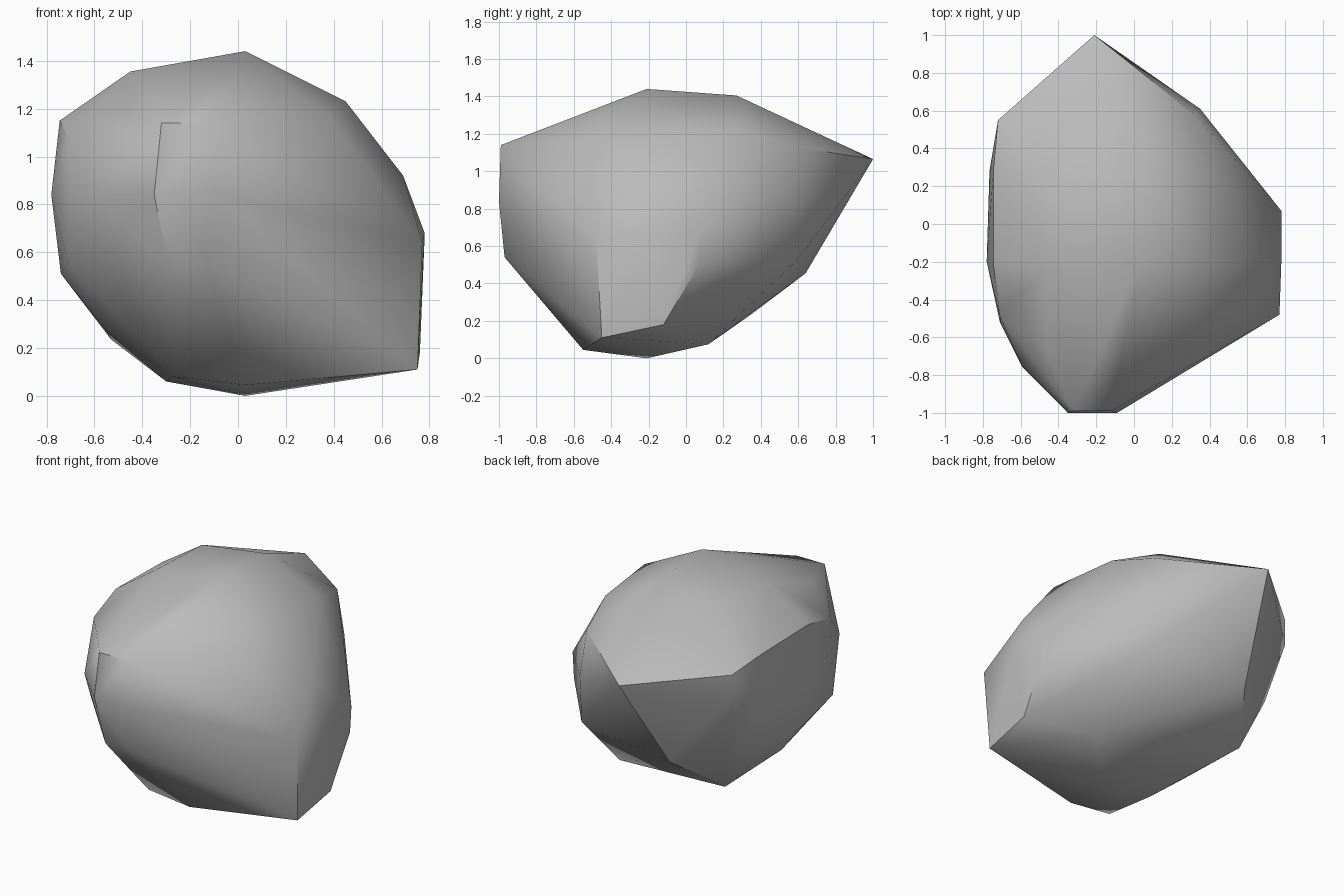
import bpy, bmesh, math

cube = bpy.data.objects.get("Cube")
if cube:
    bpy.data.objects.remove(cube, do_unlink=True)

# One flat stone colour
stone = bpy.data.materials.new("stone grey")
stone.use_nodes = True
GREY = (0.5, 0.5, 0.5, 1.0)
stone.diffuse_color = GREY
bsdf = stone.node_tree.nodes["Principled BSDF"]
bsdf.inputs["Base Color"].default_value = GREY
bsdf.inputs["Roughness"].default_value = 0.9

# Corner points of the chipped stone, grouped by region
crown = [(0.03, -0.21, 1.44), (0.03, 0.27, 1.405), (-0.45, -0.21, 1.355),
         (-0.45, 0.27, 1.335), (0.45, -0.21, 1.23), (0.40, 0.27, 1.22),
         (0.38, -0.55, 1.165), (-0.46, -0.66, 1.18)]
front_chip = [(-0.32, -0.99, 1.14), (-0.12, -0.99, 1.14), (-0.35, -1.0, 0.84),
              (-0.09, -1.0, 0.84), (-0.29, -0.97, 0.54), (-0.13, -0.97, 0.54)]
left_side = [(0.77, -0.48, 0.64), (0.75, -0.45, 0.11), (0.76, -0.12, 0.18),
             (0.78, 0.07, 0.67), (0.77, 0.07, 0.50), (0.78, -0.20, 0.68),
             (0.69, -0.21, 0.92)]
right_side = [(-0.745, -0.21, 1.15), (-0.745, 0.28, 1.14), (-0.71, -0.49, 1.08),
              (-0.72, 0.55, 1.10), (-0.72, 0.55, 0.93), (-0.78, -0.20, 0.84),
              (-0.765, 0.28, 0.84), (-0.59, -0.76, 0.84), (-0.71, -0.52, 0.56),
              (-0.74, -0.20, 0.51), (-0.72, 0.36, 0.62), (-0.55, -0.21, 0.27)]
back_point = [(-0.21, 1.0, 1.065), (0.32, 0.58, 1.13), (0.35, 0.61, 0.83),
              (0.35, 0.59, 0.52), (-0.33, 0.64, 0.455), (-0.53, 0.35, 0.235)]
underside = [(0.03, -0.21, 0.0), (0.03, -0.55, 0.045), (-0.27, -0.55, 0.08),
             (-0.30, -0.21, 0.06), (0.40, 0.12, 0.075)]

# Wrap the corners in a convex skin
bm = bmesh.new()
for p in crown + front_chip + left_side + right_side + back_point + underside:
    bm.verts.new(p)
hull = bmesh.ops.convex_hull(bm, input=bm.verts)
spare = {g for g in hull["geom_interior"] + hull["geom_unused"]
         if isinstance(g, bmesh.types.BMVert)}
bmesh.ops.delete(bm, geom=list(spare), context='VERTS')
bmesh.ops.recalc_face_normals(bm, faces=bm.faces)

mesh = bpy.data.meshes.new("rock")
bm.to_mesh(mesh)
bm.free()
mesh.materials.append(stone)
rock = bpy.data.objects.new("rock", mesh)
bpy.context.collection.objects.link(rock)

# Soft shading across shallow facets, crisp breaks on the steep ones
bpy.ops.object.select_all(action='DESELECT')
rock.select_set(True)
bpy.context.view_layer.objects.active = rock
bpy.ops.object.shade_smooth_by_angle(angle=math.radians(40))
